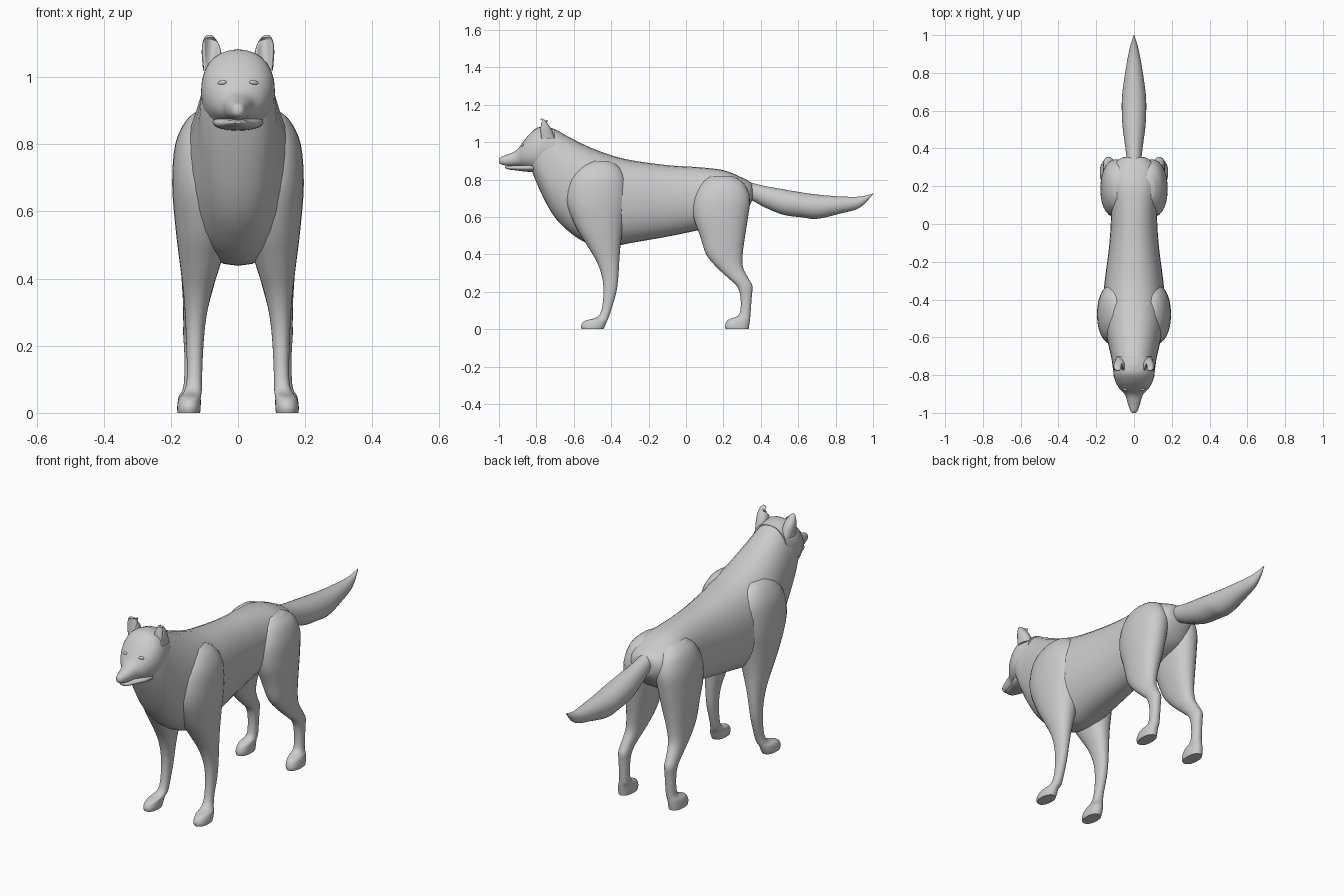
import bpy, bmesh, math


def smooth_rings(rings, steps):
    # Catmull-Rom interpolation between the given sections
    out = []
    for i in range(len(rings) - 1):
        p0, p1 = rings[max(i - 1, 0)], rings[i]
        p2, p3 = rings[i + 1], rings[min(i + 2, len(rings) - 1)]
        for s in range(steps):
            t = s / steps
            out.append([0.5 * (2 * b + (c - a) * t + (2 * a - 5 * b + 4 * c - d) * t * t
                               + (3 * b - a - 3 * c + d) * t ** 3)
                        for a, b, c, d in zip(p0, p1, p2, p3)])
    return out + [rings[-1]]


def finish(ob, mirror):
    if mirror:
        m = ob.modifiers.new("Mirror", "MIRROR")
        m.use_axis = (True, False, False)
    bpy.ops.object.select_all(action="DESELECT")
    ob.select_set(True)
    bpy.context.view_layer.objects.active = ob
    bpy.ops.object.shade_smooth_by_angle(angle=math.radians(50))
    return ob


def loft(name, axis, rings, mirror=False, power=2.2, n=28, steps=4):
    # section = (position on axis, low, high, x low, x high); low/high is z for axis y, y for axis z
    bm = bmesh.new()
    loops = []
    for pos, lo, hi, x0, x1 in smooth_rings(rings, steps):
        loop = []
        for k in range(n):
            a = 2 * math.pi * k / n
            c, s = math.cos(a), math.sin(a)
            u = math.copysign(abs(c) ** (2 / power), c)
            v = math.copysign(abs(s) ** (2 / power), s)
            x = (x0 + x1) / 2 + u * (x1 - x0) / 2
            w = (lo + hi) / 2 + v * (hi - lo) / 2
            loop.append(bm.verts.new((x, pos, w) if axis == "y" else (x, w, pos)))
        loops.append(loop)
    for a, b in zip(loops, loops[1:]):
        for k in range(n):
            bm.faces.new((a[k], a[(k + 1) % n], b[(k + 1) % n], b[k]))
    bm.faces.new(loops[0])
    bm.faces.new(loops[-1])
    bmesh.ops.recalc_face_normals(bm, faces=bm.faces)
    me = bpy.data.meshes.new(name)
    bm.to_mesh(me)
    bm.free()
    ob = bpy.data.objects.new(name, me)
    bpy.context.collection.objects.link(ob)
    return finish(ob, mirror)


def centred(rows):
    return [(y, lo, hi, -w, w) for y, lo, hi, w in rows]


def ball(name, loc, size, rot=(0, 0, 0), mirror=False):
    bpy.ops.mesh.primitive_uv_sphere_add(segments=16, ring_count=10, radius=1, location=loc, rotation=rot)
    ob = bpy.context.object
    ob.name = name
    ob.scale = size
    bpy.ops.object.transform_apply(location=True, rotation=True, scale=True)
    return finish(ob, mirror)


# Torso with neck ruff
loft("torso", "y", centred([
    (-0.83, 0.86, 1.03, 0.085), (-0.78, 0.74, 1.08, 0.108), (-0.71, 0.61, 1.073, 0.12),
    (-0.63, 0.525, 1.03, 0.138), (-0.53, 0.46, 0.98, 0.158), (-0.42, 0.438, 0.937, 0.165),
    (-0.30, 0.46, 0.905, 0.155), (-0.10, 0.495, 0.877, 0.13), (0.07, 0.53, 0.866, 0.122),
    (0.2, 0.56, 0.85, 0.135), (0.29, 0.60, 0.815, 0.125), (0.345, 0.67, 0.785, 0.075),
    (0.355, 0.70, 0.76, 0.04)]))

# Head, muzzle, jaw, nose
loft("head", "y", centred([
    (-1.0, 0.893, 0.912, 0.008), (-0.99, 0.882, 0.921, 0.019), (-0.95, 0.873, 0.936, 0.033),
    (-0.905, 0.872, 0.958, 0.047), (-0.87, 0.865, 1.003, 0.078), (-0.83, 0.85, 1.05, 0.1),
    (-0.78, 0.835, 1.082, 0.11), (-0.70, 0.85, 1.07, 0.1)]))
loft("jaw", "y", centred([
    (-0.967, 0.862, 0.87, 0.012), (-0.95, 0.854, 0.874, 0.026), (-0.90, 0.848, 0.876, 0.045),
    (-0.85, 0.842, 0.885, 0.068), (-0.78, 0.84, 0.9, 0.08)]))
ball("nose", (0, -0.986, 0.908), (0.019, 0.014, 0.013))
ball("eye", (0.047, -0.873, 0.983), (0.015, 0.009, 0.007), (0, 0.15, 0.5), True)

# Cupped ears
ear = loft("ear", "z", [
    (1.02, -0.80, -0.70, 0.045, 0.104), (1.07, -0.79, -0.72, 0.049, 0.108),
    (1.10, -0.783, -0.74, 0.058, 0.106), (1.118, -0.779, -0.755, 0.07, 0.1),
    (1.126, -0.776, -0.768, 0.08, 0.092)], True)
for v in ear.data.vertices:
    if v.co.z < 1.115 and v.co.y < -0.76:
        edge = abs(v.co.x - 0.078) / 0.024
        v.co.y += 0.03 * max(0, 1 - edge ** 2)

# Front legs, from shoulder down to paw
loft("front_leg", "z", [
    (0.90, -0.50, -0.41, 0.06, 0.12), (0.87, -0.57, -0.36, 0.03, 0.155),
    (0.80, -0.625, -0.32, 0.01, 0.187), (0.68, -0.64, -0.315, 0.01, 0.196),
    (0.55, -0.59, -0.335, 0.025, 0.186), (0.45, -0.53, -0.35, 0.05, 0.174),
    (0.36, -0.477, -0.357, 0.078, 0.163), (0.28, -0.449, -0.362, 0.095, 0.157),
    (0.2, -0.441, -0.372, 0.103, 0.154), (0.11, -0.45, -0.398, 0.107, 0.152),
    (0.065, -0.475, -0.413, 0.108, 0.16), (0.045, -0.54, -0.422, 0.111, 0.175),
    (0.02, -0.561, -0.432, 0.111, 0.181), (0.0, -0.558, -0.442, 0.113, 0.18)], True)

# Hind legs, from hip down to paw
loft("hind_leg", "z", [
    (0.82, 0.13, 0.25, 0.04, 0.11), (0.78, 0.08, 0.31, 0.02, 0.15),
    (0.70, 0.04, 0.342, 0.01, 0.174), (0.60, 0.04, 0.332, 0.02, 0.178),
    (0.50, 0.075, 0.316, 0.04, 0.174), (0.40, 0.108, 0.303, 0.066, 0.168),
    (0.33, 0.165, 0.305, 0.085, 0.164), (0.27, 0.23, 0.335, 0.1, 0.163),
    (0.23, 0.272, 0.355, 0.105, 0.163), (0.18, 0.29, 0.352, 0.109, 0.16),
    (0.11, 0.292, 0.347, 0.111, 0.16), (0.072, 0.277, 0.344, 0.111, 0.164),
    (0.05, 0.225, 0.342, 0.111, 0.176), (0.02, 0.209, 0.338, 0.111, 0.181),
    (0.0, 0.212, 0.335, 0.113, 0.18)], True)

# Tail
loft("tail", "y", centred([
    (0.29, 0.71, 0.8, 0.04), (0.35, 0.69, 0.783, 0.04), (0.42, 0.652, 0.766, 0.048),
    (0.52, 0.612, 0.748, 0.061), (0.62, 0.598, 0.731, 0.065), (0.70, 0.59, 0.72, 0.061),
    (0.82, 0.617, 0.71, 0.044), (0.93, 0.65, 0.709, 0.023), (1.0, 0.722, 0.726, 0.002)]), power=2)
